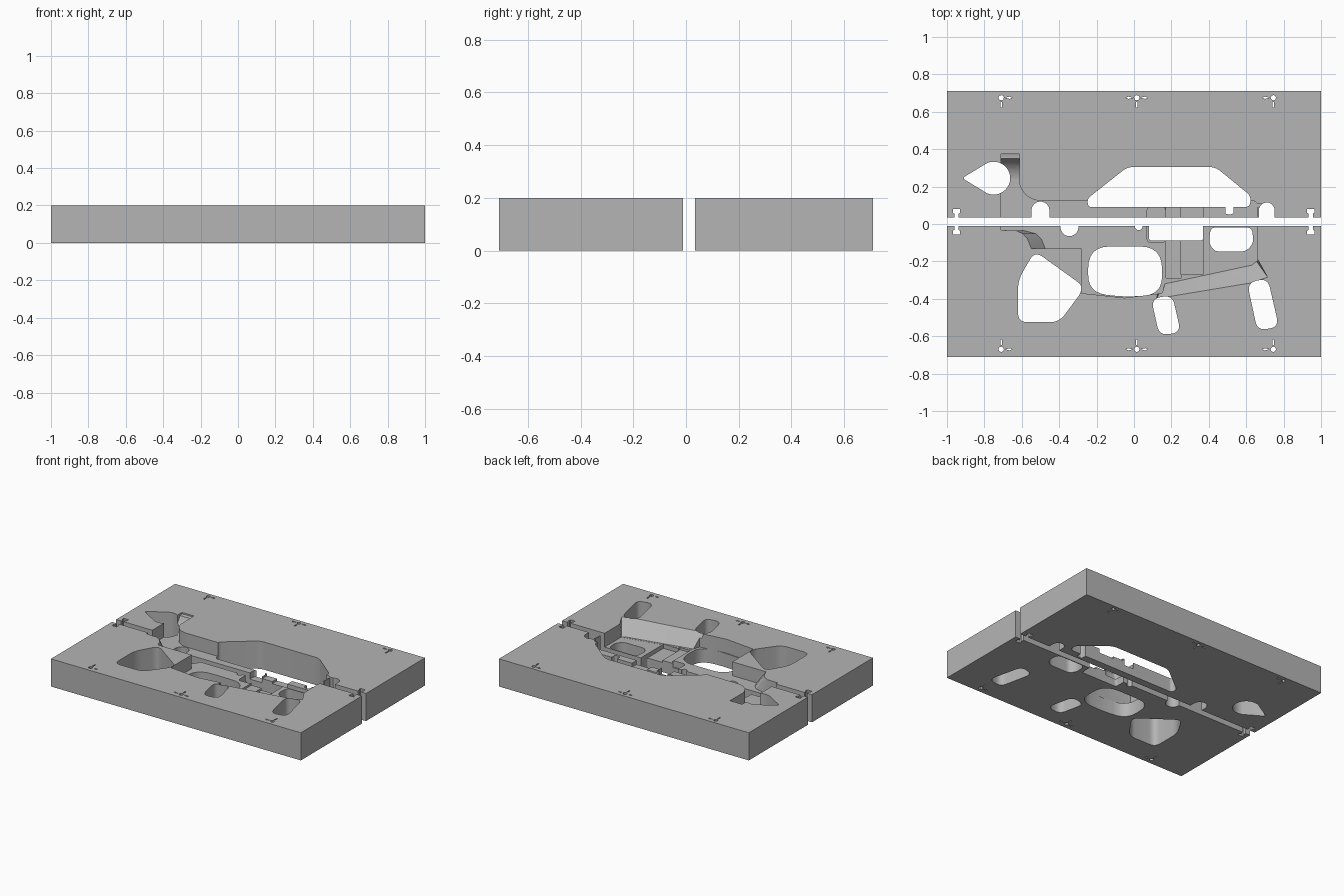
import bpy, bmesh, math
from mathutils import Vector

cube = bpy.data.objects.get("Cube")
if cube:
    bpy.data.objects.remove(cube)

TOP, FLOOR = 0.2, 0.1

grey = bpy.data.materials.new("plain_grey")
grey.use_nodes = True
colour = (0.46, 0.46, 0.46, 1)
grey.diffuse_color = colour
grey.node_tree.nodes["Principled BSDF"].inputs["Base Color"].default_value = colour


def rounded(points, radius, steps=6):
    """Round every corner of an outline with a quadratic arc."""
    out = []
    for i, p in enumerate(points):
        p = Vector(p)
        a, b = Vector(points[i - 1]) - p, Vector(points[(i + 1) % len(points)]) - p
        r = min(radius, a.length * 0.48, b.length * 0.48)
        a, b = p + a.normalized() * r, p + b.normalized() * r
        for k in range(steps + 1):
            t = k / steps
            out.append(tuple(a * (1 - t) ** 2 + p * 2 * t * (1 - t) + b * t * t))
    return out


def arc(cx, cy, r, start, end, steps=12):
    angles = [math.radians(start + (end - start) * k / steps) for k in range(steps + 1)]
    return [(cx + r * math.cos(a), cy + r * math.sin(a)) for a in angles]


def box(x0, x1, y0, y1):
    return [(x0, y0), (x1, y0), (x1, y1), (x0, y1)]


def solid(name, rings):
    """Loft between two matching rings of 3D points and cap the ends."""
    bm = bmesh.new()
    low, high = [[bm.verts.new(p) for p in ring] for ring in rings]
    bm.faces.new(low)
    bm.faces.new(high)
    for i in range(len(low)):
        bm.faces.new((low[i - 1], low[i], high[i], high[i - 1]))
    bmesh.ops.recalc_face_normals(bm, faces=bm.faces)
    mesh = bpy.data.meshes.new(name)
    bm.to_mesh(mesh)
    bm.free()
    obj = bpy.data.objects.new(name, mesh)
    bpy.context.collection.objects.link(obj)
    mesh.materials.append(grey)
    return obj


def prism(name, outline, z0=-0.05, z1=0.25, base=None):
    return solid(name, [[(x, y, z0) for x, y in base or outline],
                        [(x, y, z1) for x, y in outline]])


def slot(x, half, tip, side):
    """Round-ended slot open to the gap between the plates."""
    end = arc(x, tip - side * half, half, 0, 180 * side)
    return prism("slot_cutter", [(x + half, 0.012)] + end + [(x - half, 0.012)])


def key_notch(x, edge, side):
    """T-shaped alignment notch in the inner edge."""
    half = [(0.011, -0.02), (0.011, 0.02), (0.019, 0.024), (0.019, 0.044)]
    outline = half + [(-u, v) for u, v in reversed(half)]
    return prism("notch_cutter", [(x + u, edge + side * v) for u, v in outline])


def marks(y, side):
    """Pin holes with thin pointed slits beside them."""
    cuts = []
    for x, ways in ((-0.71, (1,)), (0.015, (-1, 1)), (0.745, (-1,))):
        cuts.append(prism("pin_cutter", arc(x, y, 0.014, 0, 330, 11)))
        for w in ways:
            cuts.append(prism("slit_cutter", [(x + w * 0.021, y), (x + w * 0.045, y + 0.006),
                                              (x + w * 0.058, y), (x + w * 0.045, y - 0.006)]))
        v = y - side * 0.038
        cuts.append(prism("slit_cutter", box(x - 0.004, x + 0.004, v - 0.015, v + 0.015)))
    return cuts


def carve(plate, cutters):
    for c in cutters:
        c.hide_render = True
        m = plate.modifiers.new("cut", "BOOLEAN")
        m.object, m.operation, m.solver = c, "DIFFERENCE", "EXACT"
    bpy.context.view_layer.update()
    graph = bpy.context.evaluated_depsgraph_get()
    mesh = bpy.data.meshes.new_from_object(plate.evaluated_get(graph))
    plate.modifiers.clear()
    plate.data = mesh
    for c in cutters:
        bpy.data.objects.remove(c)
    bpy.ops.object.select_all(action="DESELECT")
    plate.select_set(True)
    bpy.context.view_layer.objects.active = plate
    bpy.ops.object.shade_smooth_by_angle(angle=math.radians(30))


# Plates
back = prism("back_plate", box(-1, 1, 0.035, 0.71), 0, TOP)
front = prism("front_plate", box(-1, 1, -0.71, -0.012), 0, TOP)

# Stepped floors that run across both plates
def shared_steps():
    return [prism("step_cutter", box(0.17, 0.25, -0.29, 0.095), 0.085),
            prism("step_cutter", box(0.25, 0.37, -0.27, 0.097), 0.07),
            prism("step_cutter", rounded(box(0.07, 0.168, -0.1, 0.092), 0.025), 0.055)]

# Back plate: recess, curved channel, through openings
back_recess = ([(-0.705, 0.0), (-0.705, 0.24)] + arc(-0.5, 0.24, 0.115, 180, 270)
               + [(0.64, 0.125), (0.66, 0.11), (0.70, 0.105), (0.70, 0.09), (0.66, 0.09), (0.66, 0.0)])
ramp = [(0.0, 0.25), (0.0, FLOOR), (0.23, FLOOR)]
ramp += [(0.23 + 0.125 * math.sin(a), 0.225 - 0.125 * math.cos(a))
         for a in (math.radians(12 * k) for k in range(1, 7))]
ramp += [(0.355, 0.185), (0.373, 0.19), (0.373, 0.25)]
carve(back, shared_steps() + [
    prism("recess_cutter", back_recess, FLOOR),
    solid("channel_cutter", [[(x, y, z) for y, z in ramp] for x in (-0.71, -0.613)]),
    prism("drop_cutter", [(-0.91, 0.25), (-0.91, 0.24)]
          + arc(-0.75, 0.245, 0.088, -115, 115, 20)),
    prism("long_opening_cutter", rounded([(-0.245, 0.09), (0.62, 0.09), (0.625, 0.15),
                                          (0.435, 0.305), (-0.035, 0.305), (-0.25, 0.135)], 0.035)),
    prism("tab_cutter", rounded(box(0.488, 0.532, 0.052, 0.13), 0.015)),
    slot(-0.5, 0.048, 0.12, 1), slot(0.71, 0.042, 0.115, 1),
    key_notch(-0.95, 0.035, 1), key_notch(0.945, 0.035, 1)] + marks(0.675, 1))

# Front plate: recess with a blended corner, sloped bank, through openings
lead = [(-0.71, 0.01), (-0.71, -0.033), (-0.63, -0.035), (-0.595, -0.052),
        (-0.57, -0.08), (-0.55, -0.13)]
lead_base = [(x + s, y) for (x, y), s in zip(lead, (0, 0, 0.04, 0.07, 0.075, 0.075))]
rest = [(-0.28, -0.13), (-0.28, -0.37), (-0.05, -0.395), (0.15, -0.37),
        (0.17, -0.3), (0.66, -0.2), (0.66, 0.01)]
bank = [(0.12, -0.4), (0.63, -0.315), (0.715, -0.285), (0.662, -0.19), (0.17, -0.19)]
bank_base = [(0.165, -0.32), (0.63, -0.22), (0.655, -0.2), (0.655, -0.19), (0.17, -0.19)]
openings = [
    ([(-0.53, -0.145), (-0.28, -0.325), (-0.285, -0.37), (-0.4, -0.525),
      (-0.62, -0.525), (-0.62, -0.3)], 0.05),
    ([(-0.245, -0.12), (0.15, -0.12), (0.15, -0.375), (-0.05, -0.392), (-0.245, -0.365)], 0.12),
    ([(0.092, -0.4), (0.205, -0.38), (0.25, -0.58), (0.135, -0.595)], 0.05),
    ([(0.605, -0.315), (0.715, -0.29), (0.775, -0.55), (0.66, -0.57)], 0.05),
    ([(0.41, -0.018), (0.63, -0.018), (0.64, -0.1), (0.6, -0.147),
      (0.43, -0.147), (0.4, -0.1)], 0.03),
    (box(0.08, 0.37, -0.088, 0.015), 0.015),
]
carve(front, shared_steps() + [
    prism("recess_cutter", lead + rest, FLOOR, 0.201, lead_base + rest),
    prism("bank_cutter", bank, FLOOR + 0.001, 0.201, bank_base),
    slot(-0.345, 0.048, -0.065, -1), slot(0.025, 0.02, -0.033, -1),
    key_notch(-0.95, -0.012, -1), key_notch(0.945, -0.012, -1)]
    + [prism("opening_cutter", rounded(p, r)) for p, r in openings]
    + marks(-0.67, -1))
